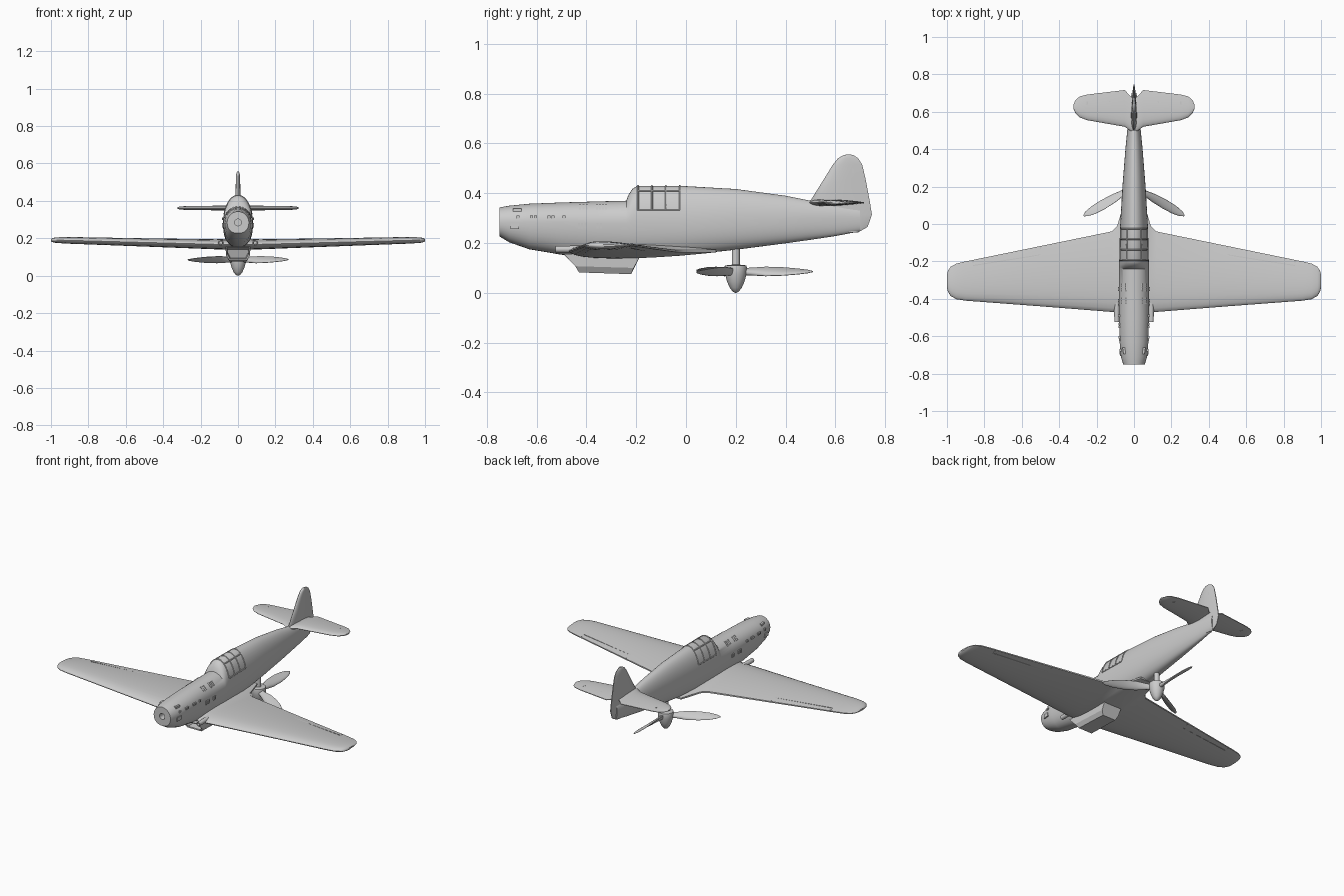
import bpy, bmesh, math
from mathutils import Vector

old = bpy.data.objects.get("Cube")
if old:
    bpy.data.objects.remove(old, do_unlink=True)

grey = bpy.data.materials.new("plain grey")
grey.use_nodes = True
grey.diffuse_color = (0.6, 0.6, 0.6, 1)
for node in grey.node_tree.nodes:
    if node.type == 'BSDF_PRINCIPLED':
        node.inputs["Base Color"].default_value = (0.6, 0.6, 0.6, 1)


def finish(name, bm, angle=35):
    bmesh.ops.recalc_face_normals(bm, faces=bm.faces)
    mesh = bpy.data.meshes.new(name)
    bm.to_mesh(mesh)
    bm.free()
    mesh.materials.append(grey)
    ob = bpy.data.objects.new(name, mesh)
    bpy.context.collection.objects.link(ob)
    bpy.ops.object.select_all(action='DESELECT')
    ob.select_set(True)
    bpy.context.view_layer.objects.active = ob
    bpy.ops.object.shade_smooth_by_angle(angle=math.radians(angle))
    return ob


def add_loft(bm, rings):
    """Skin a list of equal rings and cap both ends."""
    rows = [[bm.verts.new(p) for p in ring] for ring in rings]
    n = len(rows[0])
    for a, b in zip(rows, rows[1:]):
        for i in range(n):
            j = (i + 1) % n
            bm.faces.new((a[i], a[j], b[j], b[i]))
    bm.faces.new(rows[0])
    bm.faces.new(rows[-1])


def loft(name, rings, angle=35):
    bm = bmesh.new()
    add_loft(bm, rings)
    return finish(name, bm, angle)


def foil(le, te, thick, n=14):
    """Aerofoil ring as (chordwise position, offset) pairs."""
    cs = [(1 - math.cos(math.pi * i / n)) / 2 for i in range(n + 1)]
    half = [thick * (1.3 * math.sqrt(c) * (1 - c) + 0.1 * min(1, c * 8)) for c in cs]
    upper = [(le + (te - le) * c, h) for c, h in zip(cs, half)]
    lower = [(y, -h) for y, h in upper[1:]]
    return upper + lower[::-1]


def strip(bm, a, b, u, v):
    """Thin bar from a to b with half sizes given by vectors u and v."""
    u, v = Vector(u), Vector(v)
    add_loft(bm, [[Vector(p) + s * u + t * v for s, t in
                   ((1, 1), (-1, 1), (-1, -1), (1, -1))] for p in (a, b)])


# Fuselage stations: y, half width, top, widest height, bottom
stations = [
    (-0.75, .058, .343, .285, .227), (-0.71, .07, .35, .285, .203),
    (-0.63, .077, .358, .285, .175), (-0.5, .08, .363, .285, .153),
    (-0.36, .08, .367, .28, .145), (-0.24, .08, .37, .28, .14),
    (-0.232, .08, .392, .28, .14), (-0.215, .08, .418, .28, .14),
    (-0.195, .079, .43, .28, .14), (-0.025, .075, .43, .28, .149),
    (0.2, .062, .417, .29, .173), (0.4, .046, .39, .295, .199),
    (0.5, .036, .37, .3, .213), (0.6, .026, .357, .3, .228),
    (0.7, .013, .34, .3, .247)]


def hull(st, t):
    y, w, top, mid, low = st
    c, s = math.cos(t), math.sin(t)
    if s >= 0:
        return Vector((w * c, y, mid + (top - mid) * s))
    return Vector((w * math.copysign(abs(c) ** .85, c), y, mid - (mid - low) * abs(s) ** .9))


def station(y):
    for a, b in zip(stations, stations[1:]):
        if a[0] <= y <= b[0]:
            k = (y - a[0]) / (b[0] - a[0])
            return [p + (q - p) * k for p, q in zip(a, b)]


def skin(y, z, side):
    st = station(y)
    s = (z - st[3]) / (st[2] - st[3]) if z > st[3] else -((st[3] - z) / (st[3] - st[4])) ** 1.11
    p = hull(st, math.asin(max(-1, min(1, s))))
    return Vector((p.x * side, y, z))


# Fuselage with a shaft socket in the flat nose
socket = [(y, .018, .303, .285, .267) for y in (-0.69, -0.75)]
loft("fuselage", [[hull(st, math.tau * i / 40) for i in range(40)] for st in socket + stations])


# Wing and tailplane: x, leading edge, trailing edge, height, thickness
def flat_surface(name, half):
    full = [(-s[0],) + s[1:] for s in reversed(half)] + half
    return loft(name, [[(x, y, z + h) for y, h in foil(le, te, t)]
                       for x, le, te, z, t in full])


flat_surface("wing", [
    (.05, -.475, .12, .168, .05), (.075, -.473, .04, .168, .048),
    (.09, -.471, -.01, .168, .046), (.12, -.47, -.04, .168, .045),
    (.5, -.44, -.118, .178, .037), (.9, -.41, -.2, .189, .03),
    (.95, -.402, -.212, .19, .027), (.98, -.385, -.228, .19, .023),
    (.995, -.362, -.25, .19, .016), (1, -.34, -.27, .19, .008)])
flat_surface("tailplane", [
    (.015, .495, .68, .362, .022), (.05, .52, .716, .362, .022),
    (.25, .555, .692, .362, .018), (.29, .57, .682, .362, .016),
    (.313, .592, .663, .362, .012), (.323, .615, .64, .362, .007)])

# Fin and rudder: height, leading edge, trailing edge, thickness
fin = [(.242, .64, .69, .016), (.265, .6, .73, .02), (.315, .54, .747, .024),
       (.37, .5, .738, .025), (.455, .553, .722, .022), (.515, .59, .708, .019),
       (.54, .61, .692, .016), (.552, .63, .675, .012), (.556, .645, .66, .008)]
loft("fin", [[(h, y, z) for y, h in foil(le, te, t)] for z, le, te, t in fin])

# Hinge lines of ailerons, elevators and rudder
bm = bmesh.new()
thin = (0, .0025, 0)
for s in (1, -1):
    strip(bm, (s * .5, -.165, .178), (s * .86, -.222, .188), thin, (0, 0, .0102))
    for x, a, b, z in ((.5, -.165, -.12, .178), (.86, -.222, -.194, .188)):
        strip(bm, (s * x, a, z), (s * x, b, z), (.0025, 0, 0), (0, 0, .006))
    strip(bm, (s * .03, .645, .362), (s * .25, .645, .362), thin, (0, 0, .0075))
    for x in (.13, .25):
        strip(bm, (s * x, .635, .362), (s * x, .655, .362), (.004, 0, 0), (0, 0, .009))
strip(bm, (0, .67, .28), (0, .67, .5), thin, (.009, 0, 0))
finish("hinge_lines", bm)

# Canopy framing laid over the cockpit
frames = bpy.data.curves.new("canopy_frames", 'CURVE')
frames.dimensions = '3D'
frames.bevel_depth = .0035
frames.bevel_resolution = 1
frames.materials.append(grey)


def frame_bar(points):
    spline = frames.splines.new('POLY')
    spline.points.add(len(points) - 1)
    for p, co in zip(spline.points, points):
        p.co = (*co, 1)


low, high = math.asin(.34), math.asin(.87)
for y in (-.193, -.137, -.081, -.025):
    frame_bar([hull(station(y), low + (math.pi - 2 * low) * i / 20) for i in range(21)])
for t in (low, high, math.pi - high, math.pi - low):
    frame_bar([hull(station(y), t) for y in (-.193, -.025)])
bpy.context.collection.objects.link(bpy.data.objects.new("canopy_frames", frames))

# Cowling vents, exhaust stubs and nose intakes
bm = bmesh.new()
vents = [(y, .345) for y in (-.425, -.411, -.397, -.357, -.345, -.333, -.321)]
vents += [(y, .27) for y in (-.43, -.417, -.404, -.355, -.342)]
for s in (1, -1):
    for y, z in vents:
        strip(bm, skin(y, z - .011, s), skin(y, z + .011, s), (0, .004, 0), (.005, 0, 0))
    for y in (-.675, -.62, -.605, -.55, -.535, -.49):
        p = skin(y, .305, s)
        strip(bm, p - Vector((0, .006, 0)), p + Vector((0, .006, 0)), (.007, 0, 0), (0, 0, .006))
    for y, z, size in ((-.69, .268, .012), (-.68, .332, .006)):
        strip(bm, skin(y - .015, z, s), skin(y + .02, z, s), (.006, 0, 0), (0, 0, size))
finish("cowling_vents", bm)

# Small ducts in the wing roots
bm = bmesh.new()
for s in (1, -1):
    add_loft(bm, [[(s * .092 + r * math.cos(a), y, .175 + r * math.sin(a))
                   for a in (math.tau * i / 16 for i in range(16))]
                  for y, r in ((-.47, .008), (-.525, .008), (-.525, .013), (-.42, .015))])
finish("wing_root_ducts", bm)


# Belly radiator with an open mouth
def mouth(yt, yb, zt, zb, wt, wb):
    zc = zb + .025
    yc = yb + (yt - yb) * .25
    return [(wt, yt, zt), (wt * .95, yc, zc), (wb, yb, zb),
            (-wb, yb, zb), (-wt * .95, yc, zc), (-wt, yt, zt)]


loft("belly_radiator", [
    mouth(-.38, -.36, .15, .095, .055, .04), mouth(-.487, -.43, .15, .09, .058, .042),
    mouth(-.49, -.43, .155, .082, .067, .047), mouth(-.18, -.22, .155, .075, .062, .045)], 20)

# Loose propeller lying under the rear fuselage, spinner pointing down
center = Vector((0, .2, 0))
spin = [(.0, .002), (.005, .012), (.02, .024), (.045, .035), (.075, .043), (.1, .045),
        (.11, .043), (.113, .016), (.19, .016)]
loft("spinner_and_shaft", [[center + Vector((r * math.cos(a), r * math.sin(a), z))
                            for a in (math.tau * i / 32 for i in range(32))] for z, r in spin])

# Blades: radius, chord, thickness, pitch in degrees
blade = [(.02, .03, .022, 55), (.06, .036, .018, 50), (.12, .056, .014, 40),
         (.19, .06, .011, 32), (.25, .05, .009, 26), (.29, .032, .007, 22), (.311, .008, .003, 20)]
bm = bmesh.new()
for k in range(3):
    turn = math.pi / 2 + k * math.tau / 3
    out = Vector((math.cos(turn), math.sin(turn), 0))
    across = Vector((-out.y, out.x, 0))
    up = Vector((0, 0, 1))
    rings = []
    for r, chord, t, pitch in blade:
        p = math.radians(pitch)
        along = across * math.cos(p) + up * math.sin(p)
        normal = up * math.cos(p) - across * math.sin(p)
        rings.append([center + out * r + up * .086 + along * c + normal * h
                      for c, h in foil(-chord / 2, chord / 2, t, 8)])
    add_loft(bm, rings)
finish("propeller_blades", bm)
